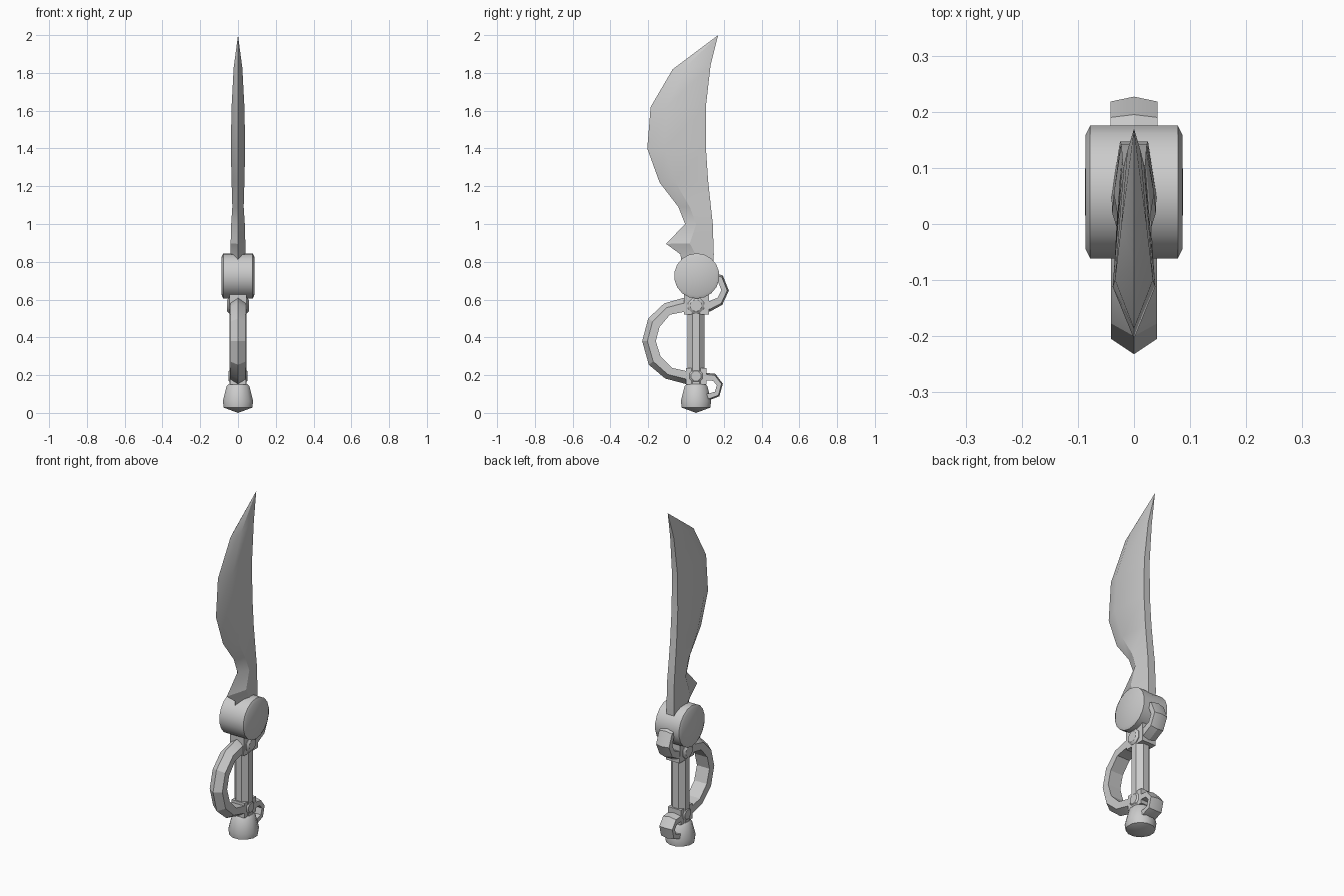
import bpy, bmesh, math
from mathutils import Vector

if "Cube" in bpy.data.objects:
    bpy.data.objects.remove(bpy.data.objects["Cube"])

GREY = (0.6, 0.6, 0.6, 1)
steel = bpy.data.materials.new("grey steel")
steel.use_nodes = True
steel.diffuse_color = GREY
steel.node_tree.nodes["Principled BSDF"].inputs["Base Color"].default_value = GREY
AXIS_Y = 0.053


def loft(name, rings, angle=35):
    """Skin a list of equal-sized point rings and cap both ends."""
    bm = bmesh.new()
    rows = [[bm.verts.new(p) for p in ring] for ring in rings]
    n = len(rows[0])
    for a, b in zip(rows, rows[1:]):
        for i in range(n):
            j = (i + 1) % n
            bm.faces.new((a[i], a[j], b[j], b[i]))
    bm.faces.new(rows[0])
    bm.faces.new(rows[-1])
    bmesh.ops.remove_doubles(bm, verts=bm.verts, dist=0.0005)
    bmesh.ops.recalc_face_normals(bm, faces=bm.faces)
    mesh = bpy.data.meshes.new(name)
    bm.to_mesh(mesh)
    bm.free()
    mesh.materials.append(steel)
    obj = bpy.data.objects.new(name, mesh)
    bpy.context.collection.objects.link(obj)
    bpy.ops.object.select_all(action="DESELECT")
    obj.select_set(True)
    bpy.context.view_layer.objects.active = obj
    bpy.ops.object.shade_smooth_by_angle(angle=math.radians(angle))
    return obj


def turned(name, profile, sides, along_x=False, centre=(0, 0, 0), angle=35):
    """Round part from (radius, position) pairs along z or x."""
    rings = []
    for r, t in profile:
        ring = []
        for k in range(sides):
            a = 2 * math.pi * (k + 0.5) / sides
            u, v = r * math.cos(a), r * math.sin(a)
            ring.append(Vector(centre) + Vector((t, u, v) if along_x else (u, v, t)))
        rings.append(ring)
    return loft(name, rings, angle)


def band(name, outer, inner, half_width, shoulder):
    """Curved strap with a flat inside and a ridged outside."""
    rings = []
    for o, i in zip(outer, inner):
        o, i = Vector((0, *o)), Vector((0, *i))
        s, w = o.lerp(i, shoulder), Vector((half_width, 0, 0))
        rings.append([o, s + w, i + w, i - w, s - w])
    return loft(name, rings, 25)


# Blade: edge y, edge z, spine y, spine z, ridge position, ridge and spine half widths
stations = [
    (-0.02, 0.78, 0.145, 0.76, 0.45, 0.040, 0.025),
    (-0.03, 0.84, 0.147, 0.84, 0.45, 0.040, 0.025),
    (-0.105, 0.895, 0.145, 0.90, 0.50, 0.039, 0.024),
    (-0.005, 1.0, 0.142, 1.0, 0.40, 0.036, 0.023),
    (-0.04, 1.09, 0.132, 1.09, 0.35, 0.030, 0.022),
    (-0.14, 1.22, 0.117, 1.23, 0.32, 0.034, 0.021),
    (-0.205, 1.40, 0.105, 1.41, 0.30, 0.038, 0.020),
    (-0.187, 1.62, 0.105, 1.62, 0.30, 0.034, 0.018),
    (-0.07, 1.82, 0.130, 1.84, 0.32, 0.023, 0.012),
    (0.17, 2.0, 0.170, 2.0, 0.5, 0, 0),
]
rings = []
for ey, ez, sy, sz, f, w, s in stations:
    ry, rz = ey + (sy - ey) * f, ez + (sz - ez) * f
    rings.append([(0, ey, ez), (w, ry, rz), (s, sy, sz), (-s, sy, sz), (-w, ry, rz)])
loft("blade", rings, 30)

# Drum crossing the hilt, with chamfered, slightly domed ends
half = [(0.12, 0.078), (0.104, 0.086), (0, 0.0875)]
turned("drum", [(r, -t) for r, t in reversed(half)] + half, 18, True, (0, 0.057, 0.725))

# Grip, pommel and collars
turned("grip", [(0.05, 0.13), (0.05, 0.56)], 8, centre=(0, AXIS_Y, 0))
turned("pommel", [(0, 0), (0.078, 0.028), (0.083, 0.062), (0.063, 0.14), (0.052, 0.152)],
       12, centre=(0, AXIS_Y, 0))


def collar(name, y0, y1, levels):
    loft(name, [[(-w, y0, z), (w, y0, z), (w, y1, z), (-w, y1, z)] for z, w in levels])


collar("upper_collar", -0.01, 0.122, [(0.52, 0.044), (0.64, 0.046)])
collar("lower_collar", 0.0, 0.108, [(0.15, 0.042), (0.238, 0.042)])

# Round rivets through both collars
for name, z, r, w in (("upper_rivet", 0.568, 0.045, 0.058), ("lower_rivet", 0.195, 0.04, 0.05)):
    turned(name, [(r * 0.7, -w), (r, -w + 0.01), (r, w - 0.01), (r * 0.7, w)], 8, True,
           (0, AXIS_Y, z))

# Knuckle guard and the two rear hooks
band("knuckle_guard",
     [(0.03, 0.612), (-0.02, 0.607), (-0.115, 0.58), (-0.2, 0.5), (-0.232, 0.38),
      (-0.197, 0.255), (-0.11, 0.182), (0, 0.153), (0.03, 0.15)],
     [(0.03, 0.53), (-0.01, 0.535), (-0.085, 0.52), (-0.14, 0.455), (-0.16, 0.38),
      (-0.135, 0.3), (-0.073, 0.238), (0, 0.222), (0.03, 0.22)], 0.041, 0.38)
band("upper_hook",
     [(0.08, 0.53), (0.13, 0.538), (0.192, 0.572), (0.227, 0.647), (0.195, 0.727), (0.14, 0.745)],
     [(0.08, 0.59), (0.12, 0.59), (0.168, 0.61), (0.187, 0.65), (0.172, 0.69), (0.13, 0.70)],
     0.042, 0.22)
band("lower_hook",
     [(0.08, 0.215), (0.155, 0.207), (0.195, 0.155), (0.177, 0.088), (0.125, 0.068), (0.1, 0.066)],
     [(0.08, 0.172), (0.143, 0.17), (0.163, 0.147), (0.153, 0.112), (0.122, 0.103), (0.1, 0.102)],
     0.042, 0.22)
